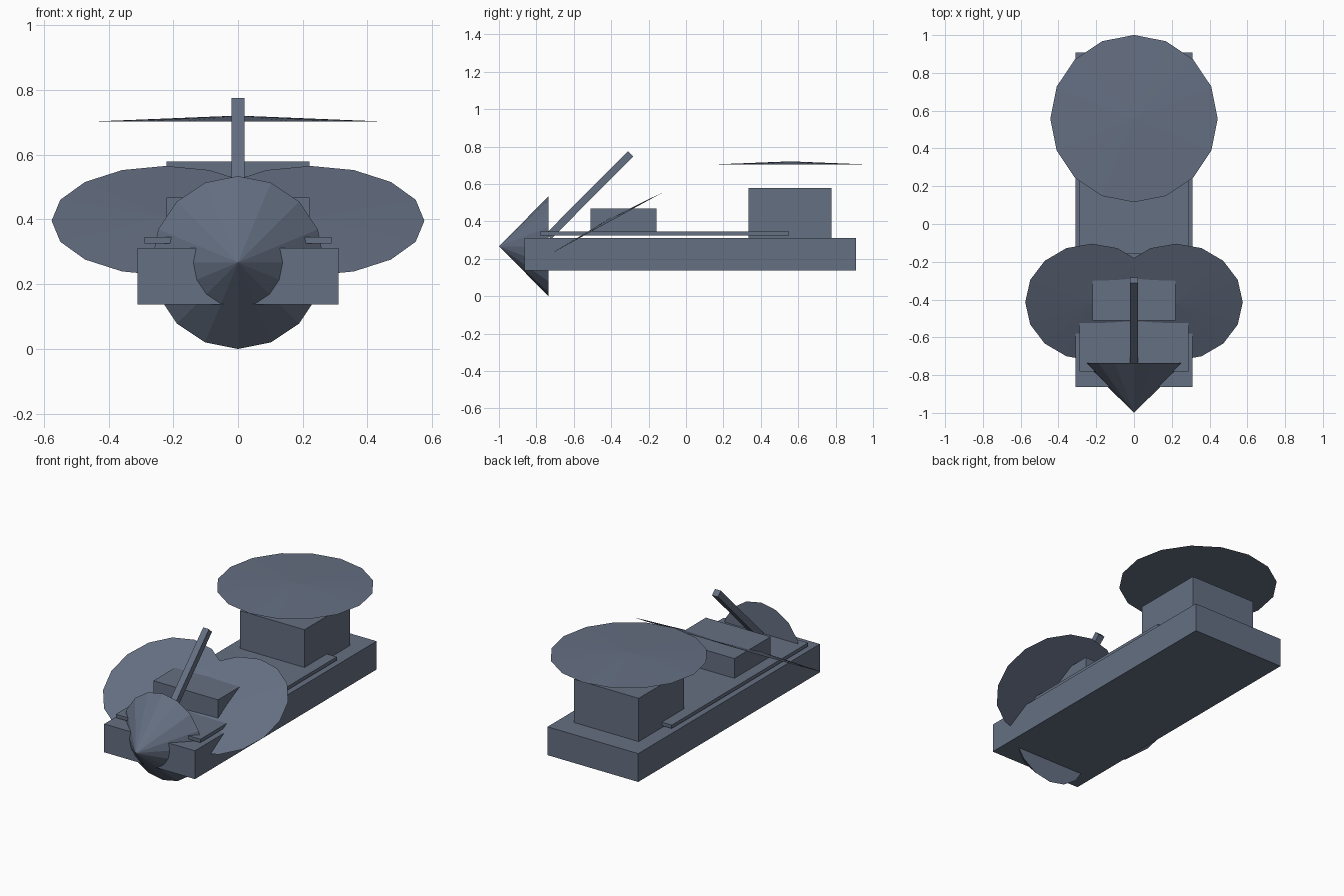
import bpy
from math import radians
from mathutils import Vector

if "Cube" in bpy.data.objects:
    bpy.data.objects.remove(bpy.data.objects["Cube"])

# Dark slate paint shared by all parts
slate = bpy.data.materials.new("slate")
slate.diffuse_color = (0.13, 0.16, 0.225, 1)
slate.use_nodes = True
slate.node_tree.nodes["Principled BSDF"].inputs["Base Color"].default_value = slate.diffuse_color


def box(name, lo, hi):
    """Box between two opposite corners."""
    lo, hi = Vector(lo), Vector(hi)
    bpy.ops.mesh.primitive_cube_add(size=1, location=(lo + hi) / 2)
    ob = bpy.context.object
    ob.name = name
    ob.scale = hi - lo
    ob.data.materials.append(slate)
    return ob


def cone(name, radius, height, base, tilt):
    """16-sided capped cone with its base centre at a point, tilted about x."""
    bpy.ops.mesh.primitive_cone_add(vertices=16, radius1=radius, radius2=0, depth=height)
    ob = bpy.context.object
    ob.name = name
    for v in ob.data.vertices:
        v.co.z += height / 2
    ob.location = base
    ob.rotation_euler.x = tilt
    ob.data.materials.append(slate)
    return ob


# Hull, floating deck plate and cabins
box("hull", (-0.31, -0.863, 0.137), (0.31, 0.909, 0.312))
box("deck_plate", (-0.289, -0.78, 0.325), (0.289, 0.552, 0.346))
box("rear_cabin", (-0.221, 0.333, 0.312), (0.221, 0.777, 0.579))
box("front_cabin", (-0.221, -0.51, 0.336), (0.221, -0.157, 0.468))

# Nose cone pointing forward
cone("nose_cone", 0.267, 0.265, (0, -0.735, 0.267), radians(90))

# Shallow rear canopy disc and the pair of tilted front discs
cone("rear_disc", 0.443, 0.018, (0, 0.558, 0.703), 0)
for side, label in ((-1, "left"), (1, "right")):
    cone(f"front_disc_{label}", 0.353, 0.014, (0.223 * side, -0.414, 0.396), radians(28.7))

# Slanted mast
foot, tip = Vector((0, -0.735, 0.32)), Vector((0, -0.297, 0.761))
mast = box("mast", (-0.02, -0.02, -0.5), (0.02, 0.02, 0.5))
mast.scale.z = (tip - foot).length
mast.location = (foot + tip) / 2
mast.rotation_euler.x = radians(-44.8)
